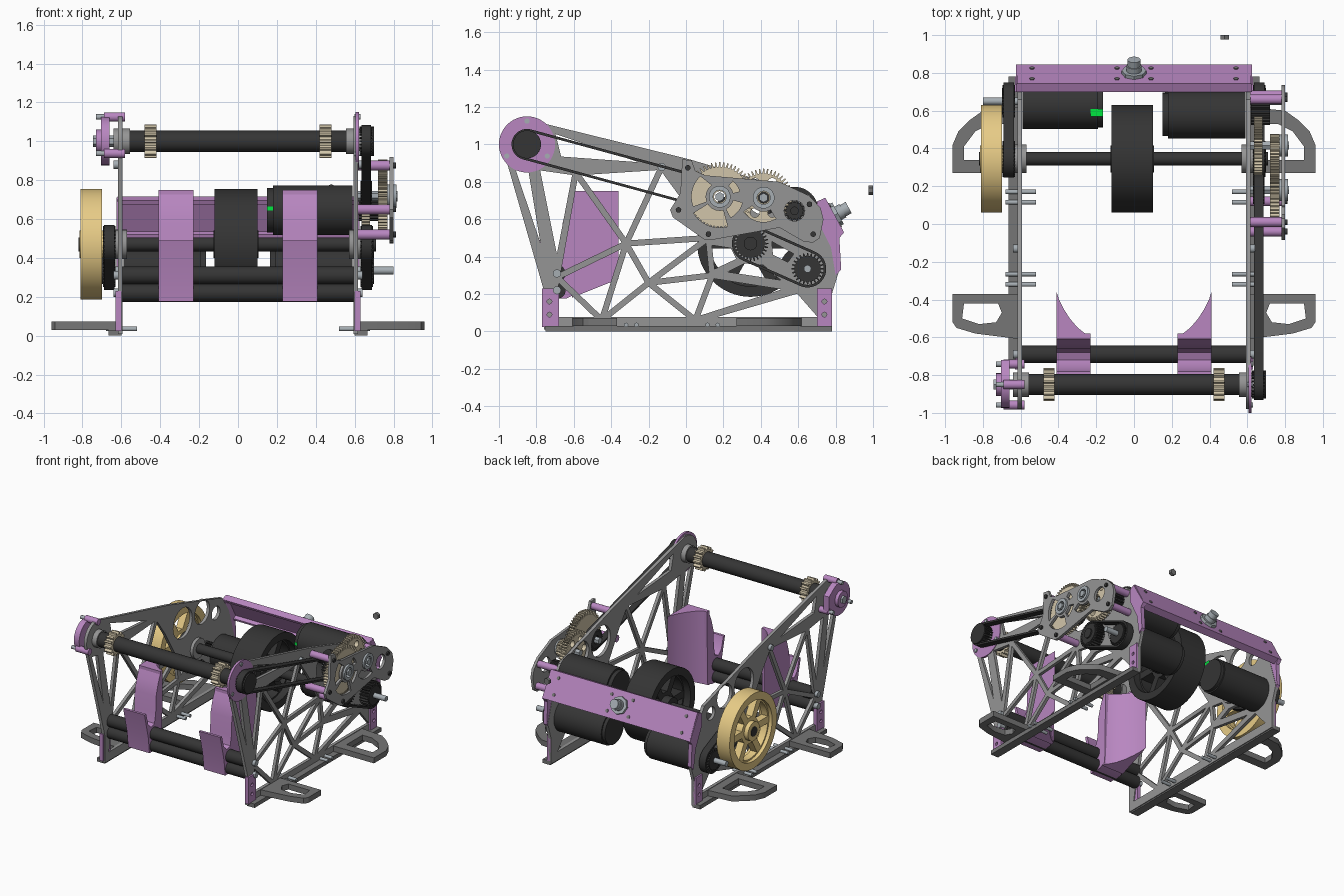
import bpy, bmesh, math
from mathutils import Matrix, Vector

if "Cube" in bpy.data.objects:
    bpy.data.objects.remove(bpy.data.objects["Cube"])


def material(name, r, g, b):
    m = bpy.data.materials.new(name)
    m.diffuse_color = (r, g, b, 1)
    m.use_nodes = True
    m.node_tree.nodes["Principled BSDF"].inputs["Base Color"].default_value = m.diffuse_color
    return m


GREY = material("aluminium", .3, .3, .3)
DARK = material("dark_grey", .18, .18, .18)
BLACK = material("black", .035, .035, .035)
PURPLE = material("purple", .48, .24, .53)
GOLD = material("gold", .8, .6, .24)
TAN = material("gear_tan", .64, .56, .4)
STEEL = material("steel", .38, .42, .45)
GREEN = material("green", 0, .8, .05)


def finish(ob, mat):
    me = ob.data
    me.materials.clear()
    me.materials.append(mat)
    me.shade_smooth()
    me.set_sharp_from_angle(angle=math.radians(32))
    return ob


def plate(name, outline, a, b, mat, holes=(), axis='X'):
    """Extrude a 2D outline with holes from a to b along X (points are y,z) or Z (points are x,y)."""
    cu = bpy.data.curves.new(name, 'CURVE')
    cu.dimensions, cu.fill_mode, cu.extrude = '2D', 'BOTH', abs(b - a) / 2
    for loop in [outline, *holes]:
        sp = cu.splines.new('POLY')
        sp.points.add(len(loop) - 1)
        for p, (u, v) in zip(sp.points, loop):
            p.co = (u, v, 0, 1)
        sp.use_cyclic_u = True
    tmp = bpy.data.objects.new(name + "_curve", cu)
    me = bpy.data.meshes.new_from_object(tmp)
    bpy.data.objects.remove(tmp)
    me.name = name
    bm = bmesh.new()
    bm.from_mesh(me)
    bmesh.ops.remove_doubles(bm, verts=bm.verts, dist=1e-5)
    bm.transform(Matrix.Translation((0, 0, (a + b) / 2)))
    if axis == 'X':
        bm.transform(Matrix(((0, 0, 1, 0), (1, 0, 0, 0), (0, 1, 0, 0), (0, 0, 0, 1))))
    bmesh.ops.recalc_face_normals(bm, faces=bm.faces)
    bm.to_mesh(me)
    bm.free()
    ob = bpy.data.objects.new(name, me)
    bpy.context.collection.objects.link(ob)
    return finish(ob, mat)


def rod(name, p, q, r, mat, n=32):
    p, q = Vector(p), Vector(q)
    bm = bmesh.new()
    m = Matrix.Translation((p + q) / 2) @ (q - p).to_track_quat('Z', 'Y').to_matrix().to_4x4()
    bmesh.ops.create_cone(bm, cap_ends=True, segments=n, radius1=r, radius2=r, depth=(q - p).length, matrix=m)
    me = bpy.data.meshes.new(name)
    bm.to_mesh(me)
    bm.free()
    ob = bpy.data.objects.new(name, me)
    bpy.context.collection.objects.link(ob)
    return finish(ob, mat)


def xrod(name, c, a, b, r, mat, n=32):
    return rod(name, (a, *c), (b, *c), r, mat, n)


def arc(c, r, a0=0, a1=360, n=32):
    step = math.radians(a1 - a0) / (n if a1 - a0 == 360 else n - 1)
    return [(c[0] + r * math.cos(math.radians(a0) + step * i), c[1] + r * math.sin(math.radians(a0) + step * i))
            for i in range(n)]


def sector(c, r0, r1, a0, a1):
    return arc(c, r1, a0, a1, 10) + arc(c, r0, a1, a0, 8)


def rect(u0, v0, u1, v1):
    return [(u0, v0), (u1, v0), (u1, v1), (u0, v1)]


def inset(poly, d):
    """Shrink a convex polygon by d, so pockets leave struts between them."""
    pts = [Vector(p) for p in poly]
    if sum(p.cross(q) for p, q in zip(pts, pts[1:] + pts[:1])) < 0:
        pts.reverse()
    out = []
    for i, p in enumerate(pts):
        e = (p - pts[i - 1]).normalized()
        f = (pts[(i + 1) % len(pts)] - p).normalized()
        n1, n2 = Vector((-e.y, e.x)), Vector((-f.y, f.x))
        out.append(tuple(p + (n1 + n2) * (d / (1 + n1.dot(n2)))))
    return out


def belt(name, p, q, r, a, b):
    t = math.degrees(math.atan2(q[1] - p[1], q[0] - p[0]))
    outer, inner = (arc(q, s, t - 90, t + 90, 16) + arc(p, s, t + 90, t + 270, 16) for s in (r, r - .014))
    plate(name, outer, a, b, BLACK, [inner])


def gear(name, c, r, teeth, a, b, mat, holes=0, bore=.03):
    pts = []
    for i in range(teeth):
        for f, rr in ((-.3, r - min(.025, r * .2)), (-.14, r), (.14, r), (.3, r - min(.025, r * .2))):
            t = 2 * math.pi * (i + f) / teeth
            pts.append((c[0] + rr * math.cos(t), c[1] + rr * math.sin(t)))
    cut = [arc(c, bore, n=20)] + [arc(h, r * .16, n=16) for h in arc(c, r * .6, n=holes or 1)[:holes]]
    plate(name, pts, a, b, mat, cut)


def wheel(name, c, r, a, b, mat):
    plate(name + "_rim", arc(c, r, n=64), a, b, mat, [arc(c, r * .8, n=48)])
    mid, h = (a + b) / 2, (b - a) * .25
    plate(name + "_spokes", arc(c, r * .81, n=48), mid - h, mid + h, mat,
          [arc(c, r * .76, k * 60 + 7, k * 60 + 53, 8) + arc(c, r * .35, k * 60 + 45, k * 60 + 15, 5) for k in range(6)])
    xrod(name + "_hub", c, a - .005, b + .005, r * .25, mat)


DRUM, SHAFT, MOTOR, UPPER = (-.85, 1.0), (.345, .47), (.65, .335), (.58, .645)
G1, G2 = (.18, .72), (.415, .715)

# truss side plates: outline with pockets cut out
outline = arc(DRUM, .13, 75, 195, 16) + [(-.76, .22), (-.76, .01), (.78, .01), (.78, .2), (.82, .33), (.74, .6),
                                         (.66, .73), (.02, .92)]
k, c, q, r, s, n, u, f, m = ((-.32, .47), (-.69, .29), (-.2, .26), (-.45, .06), (.05, .06), (.12, .5), (.14, .3),
                             (-.59, .85), (-.13, .88))
pockets = [[(-.94, .9), (-.73, .28), (-.83, .88)], [(-.80, .88), (-.69, .33), f], [f, c, k],
           [(-.72, 1.08), (-.68, .92), m], [f, k, m], [m, k, n, (-.02, .73)], [k, c, r], [k, r, q], [k, q, n],
           [c, (-.73, .06), r], [q, r, s], [q, s, u], [q, u, n], [u, s, (.58, .23)], [s, (.6, .22), (.74, .06)],
           [(.14, .31), (.12, .48), (.25, .46), (.29, .38)], [(.17, .31), (.31, .38), (.42, .37), (.56, .25)],
           [(.44, .51), (.45, .40), (.55, .35), (.6, .42)]]
rounds = [arc(G1, .115), arc(G2, .09), arc(UPPER, .05), arc(SHAFT, .045), arc(MOTOR, .05), arc(DRUM, .06)]
for sgn, side in ((-1, "left"), (1, "right")):
    plate(side + "_truss_plate", outline, sgn * .593, sgn * .617, GREY, [inset(p, .016) for p in pockets] + rounds)
    plate(side + "_bottom_rail", rect(-.75, 0, .78, .03), sgn * .6, sgn * .665, DARK)
    # outrigger feet
    front = [(.6, -.37), (.96, -.37), (.96, -.52), (.94, -.55), (.84, -.58), (.6, -.61)]
    fhole = [(.72, -.42), (.90, -.42), (.91, -.50), (.82, -.53), (.73, -.52), (.70, -.47)]
    back = [(.6, .27), (.96, .27), (.96, .42), (.93, .49), (.87, .55), (.8, .6), (.6, .62)]
    bhole = [(.68, .34), (.90, .34), (.90, .41), (.84, .49), (.76, .53), (.68, .53)]
    for nm, o, h in (("front", front, fhole), ("rear", back, bhole)):
        plate(f"{side}_{nm}_foot", [(sgn * x, y) for x, y in o], .03, .072, DARK, [[(sgn * x, y) for x, y in h]], 'Z')
    # corner brackets, frame bolts, bearings
    for nm, y0, y1 in (("front", -.77, -.68), ("rear", .7, .78)):
        plate(f"{side}_{nm}_bracket", rect(y0, .025, y1, .23), sgn * .6, sgn * .63, PURPLE,
              [arc((y0 + .04, z), .013, n=12) for z in (.09, .16)])
    for y in (-.32, -.265, .115, .17):
        xrod(side + "_rail_bolt", (y, .035), sgn * .52, sgn * .68, .012, STEEL, 12)
    for p in ((-.69, .31), (-.69, .22), m):
        xrod(side + "_plate_bolt", p, sgn * .6, sgn * .64, .022, STEEL, 12)
    xrod(side + "_shaft_bearing", SHAFT, sgn * .57, sgn * .64, .075, GREY)
    # intake sprocket and drum bearing
    gear(side + "_drum_sprocket", DRUM, .088, 14, sgn * .45 - .03, sgn * .45 + .03, TAN, bore=.05)
    xrod(side + "_drum_bearing", DRUM, sgn * .555, sgn * .64, .065, GREY)
    # guide: hook cradling the tubes and flared fin behind it
    hook = [(-.80, .49), (-.78, .49), (-.755, .40), (-.72, .365), (-.68, .38), (-.665, .45), (-.66, .58), (-.635, .67),
            (-.60, .75), (-.58, .75), (-.59, .2), (-.64, .175), (-.74, .175), (-.755, .3)]
    plate(side + "_guide_hook", hook, sgn * .23, sgn * .41, PURPLE)
    curve = [(.23, -.595), (.265, -.575), (.30, -.547), (.34, -.50), (.375, -.445), (.397, -.40), (.41, -.36)]
    ob = plate(side + "_guide_fin", [(sgn * x, y) for x, y in curve + [(.41, -.61), (.23, -.61)]], .18, .75, PURPLE, axis='Z')
    for v in ob.data.vertices:
        if v.co.z < .3:
            v.co.z += (v.co.y + .61) * .4
    # lower drive motor, pulleys and belt on each side
    mot = (MOTOR[0] - .023, MOTOR[1])
    xrod(side + "_lower_motor", mot, sgn * .19, sgn * .59, .125, BLACK, 48)
    xrod(side + "_lower_motor_cap", mot, sgn * .165, sgn * .19, .115, BLACK, 32)
    plate(side + "_motor_clip", rect(.57, .435, .61, .46), sgn * .165, sgn * .23, GREEN)
    gear(side + "_shaft_pulley", SHAFT, .095, 28, sgn * .63, sgn * .695, BLACK)
    gear(side + "_motor_pulley", MOTOR, .085, 24, sgn * .63, sgn * .695, BLACK)
    for nm, p in (("shaft", SHAFT), ("motor", MOTOR)):
        xrod(f"{side}_{nm}_pulley_cap", p, sgn * .68, sgn * .70, .07, BLACK)
    belt(side + "_drive_belt", SHAFT, MOTOR, .1, sgn * .635, sgn * .69)
    xrod(side + "_motor_shaft", MOTOR, sgn * .6, sgn * .80, .02, STEEL, 16)
    # rear panel flange
    flange = [(.70, .69), (.74, .71), (.845, .53), (.82, .5), (.83, .33), (.80, .3), (.775, .45), (.70, .6)]
    plate(side + "_rear_flange", flange, sgn * .595, sgn * .625, PURPLE)

# cross tubes and shafts
xrod("drum_tube", DRUM, -.58, .62, .055, BLACK)
xrod("upper_front_tube", (-.69, .31), -.6, .6, .046, BLACK)
xrod("lower_front_tube", (-.69, .22), -.6, .6, .046, BLACK)
xrod("flywheel_shaft", SHAFT, -.82, .71, .036, BLACK)

# flywheels
wheel("centre_wheel", SHAFT, .285, -.12, .1, BLACK)
wheel("gold_flywheel", SHAFT, .285, -.81, -.7, GOLD)

# upper motor
xrod("upper_motor", UPPER, .18, .59, .128, BLACK, 48)
xrod("upper_motor_cap", UPPER, .15, .18, .115, BLACK)
plate("upper_motor_clip", rect(.465, .645, .49, .665), .15, .21, GREEN)

# drum end parts
plate("drum_end_bracket", arc(DRUM, .125, 60, 360, 24) + [(-.72, .93), (-.72, 1.06)], -.705, -.66, PURPLE, [arc(DRUM, .035)])
xrod("drum_end_boss", DRUM, -.73, -.66, .06, PURPLE, 24)
xrod("drum_end_nut", DRUM, -.745, -.6, .03, STEEL, 6)
plate("drum_disc", arc(DRUM, .15, n=48), .605, .622, PURPLE, [arc(DRUM, .06)])
for a in (90, 210, 330):
    p = (DRUM[0] + .125 * math.cos(math.radians(a)), DRUM[1] + .125 * math.sin(math.radians(a)))
    xrod("drum_spacer", p, -.69, -.58, .024, PURPLE, 16)
    xrod("drum_spacer_bolt", p, -.73, -.69, .014, STEEL, 12)
    xrod("drum_disc_bolt", p, .6, .63, .014, STEEL, 12)
gear("drum_pulley", DRUM, .075, 24, .625, .69, BLACK, bore=.025)
xrod("drum_pulley_flange", DRUM, .69, .7, .075, BLACK)
belt("drum_belt", DRUM, G1, .083, .635, .685)
gear("gearbox_pulley", G1, .075, 24, .63, .69, BLACK)

# gearbox gears, outer plate, spacers
gear("large_gear", G1, .185, 52, .72, .77, TAN)
gear("middle_gear", G2, .155, 44, .635, .68, TAN, 6)
gear("middle_pinion", G2, .062, 16, .72, .77, TAN)
gear("motor_pinion", UPPER, .055, 14, .62, .72, BLACK, bore=.02)
box_outline = [(-.02, .92), (.03, .915), (.05, .86), (.1, .835), (.5, .80), (.66, .725), (.72, .66), (.735, .6), (.715, .5),
               (.68, .475), (.63, .48), (.5, .555), (.14, .49), (.1, .49), (-.07, .61), (-.085, .65), (-.06, .69), (-.03, .74)]
windows = [sector(G1, .075, .15, 125, 200), sector(G1, .075, .165, 212, 285), sector(G1, .075, .125, 298, 345),
           sector(G1, .075, .11, 15, 50), sector(G2, .075, .13, 215, 300)]
plate("gearbox_outer_plate", box_outline, .78, .80, GREY,
      windows + [arc(G1, .04), arc(G2, .04), arc(UPPER, .055)])
for c in (G1, G2):
    plate("gearbox_bearing", arc(c, .058), .77, .815, STEEL, [arc(c, .035)])
    xrod("gear_axle", c, .6, .82, .025, STEEL, 6)
for p in ((.01, .875), (-.04, .65), (.12, .52), (.66, .68), (.68, .52)):
    xrod("gearbox_spacer", p, .61, .78, .026, PURPLE, 20)
    xrod("gearbox_bolt", p, .78, .812, .015, BLACK, 12)

# rear channel panel with camera
plate("rear_panel", [(.70, .695), (.745, .715), (.845, .53), (.80, .505), (.795, .52), (.82, .535), (.735, .69), (.71, .675)],
      -.62, .62, PURPLE)
nrm, along, mid = Vector((0, .88, .475)), Vector((0, .475, -.88)), Vector((0, .795, .622))
for x in (-.54, .54, -.09, .09):
    for d in (-.06, .06):
        o = mid + along * d + Vector((x, 0, 0))
        rod("panel_screw", o - nrm * .01, o + nrm * .006, .012, DARK, 12)
rod("camera_base", mid, mid + nrm * .02, .065, STEEL, 8)
rod("camera_barrel", mid + nrm * .02, mid + nrm * .05, .04, STEEL, 24)
rod("camera_lens", mid + nrm * .05, mid + nrm * .085, .034, STEEL, 24)

# loose nut behind the frame
rod("loose_nut", (.48, .976, .755), (.48, 1.0, .755), .025, DARK, 6)
